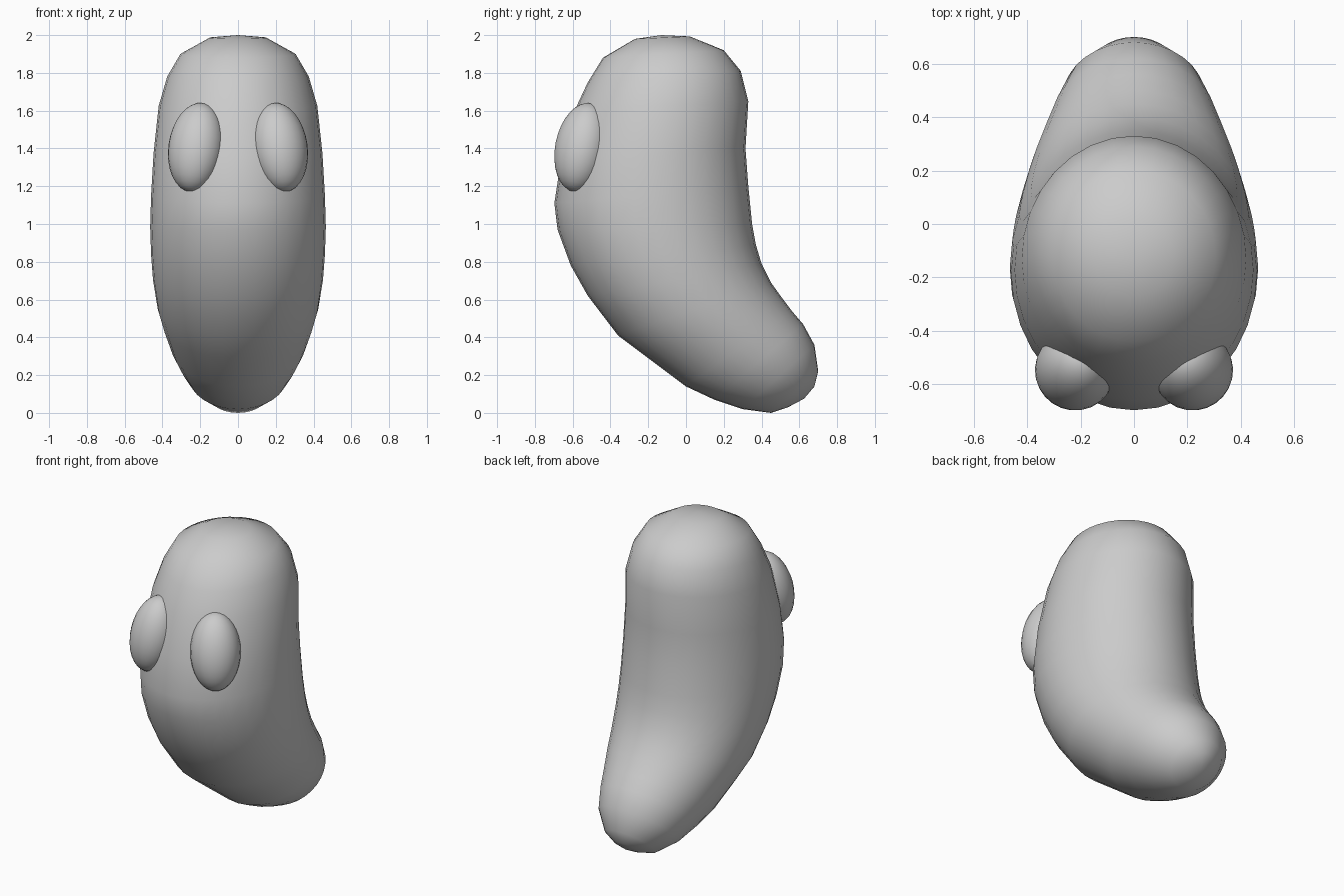
import bpy, bmesh, math
from mathutils import Vector, Matrix

if "Cube" in bpy.data.objects:
    bpy.data.objects.remove(bpy.data.objects["Cube"])

SIDES = 32

# Body sections: front (y, z), back (y, z), half width
SECTIONS = [
    (-0.27, 1.98, 0.02, 1.993, 0.15),
    (-0.44, 1.88, 0.20, 1.92, 0.305),
    (-0.52, 1.75, 0.29, 1.81, 0.375),
    (-0.59, 1.60, 0.33, 1.65, 0.42),
    (-0.66, 1.35, 0.315, 1.40, 0.447),
    (-0.697, 1.11, 0.33, 1.20, 0.46),
    (-0.68, 0.97, 0.35, 1.00, 0.465),
    (-0.61, 0.78, 0.37, 0.89, 0.46),
    (-0.52, 0.62, 0.40, 0.79, 0.45),
    (-0.36, 0.41, 0.45, 0.69, 0.425),
    (-0.20, 0.29, 0.50, 0.62, 0.395),
    (0.00, 0.14, 0.56, 0.54, 0.35),
    (0.15, 0.07, 0.62, 0.47, 0.31),
    (0.30, 0.02, 0.68, 0.36, 0.26),
    (0.45, 0.00, 0.70, 0.22, 0.165),
    (0.54, 0.03, 0.68, 0.14, 0.08),
]
TOP, TAIL = (0, -0.13, 2.0), (0, 0.625, 0.075)


def finish(bm, name):
    bmesh.ops.recalc_face_normals(bm, faces=bm.faces)
    for f in bm.faces:
        f.smooth = True
    mesh = bpy.data.meshes.new(name)
    bm.to_mesh(mesh)
    bm.free()
    obj = bpy.data.objects.new(name, mesh)
    bpy.context.collection.objects.link(obj)
    return obj


# Bent bean-shaped body lofted through elliptical sections
bm = bmesh.new()
rings = []
for fy, fz, by, bz, w in SECTIONS:
    front, back = Vector((0, fy, fz)), Vector((0, by, bz))
    mid, half = (front + back) / 2, (back - front) / 2
    ring = []
    for i in range(SIDES):
        a = 2 * math.pi * i / SIDES
        ring.append(bm.verts.new(mid + half * math.cos(a) + Vector((w * math.sin(a), 0, 0))))
    rings.append(ring)
for r0, r1 in zip(rings, rings[1:]):
    for i in range(SIDES):
        j = (i + 1) % SIDES
        bm.faces.new((r0[i], r0[j], r1[j], r1[i]))
for ring, tip in ((rings[0], TOP), (rings[-1], TAIL)):
    pole = bm.verts.new(tip)
    for i in range(SIDES):
        bm.faces.new((ring[i], ring[(i + 1) % SIDES], pole))
finish(bm, "body")

# Oval eyes, tilted to lie against the body surface
for side, name in ((-1, "left_eye"), (1, "right_eye")):
    out = Vector((side * 0.57, -0.82, 0))
    up = (Vector((0, 0, 1)) - out * 0.24).normalized()
    across = up.cross(out).normalized()
    normal = across.cross(up)
    axes = Matrix((across * 0.15, normal * 0.14, up * 0.24)).transposed()
    bm = bmesh.new()
    bmesh.ops.create_uvsphere(bm, u_segments=24, v_segments=16, radius=1)
    place = Matrix.Translation((side * 0.222, -0.55, 1.405)) @ axes.to_4x4()
    bmesh.ops.transform(bm, matrix=place, verts=bm.verts)
    finish(bm, name)
